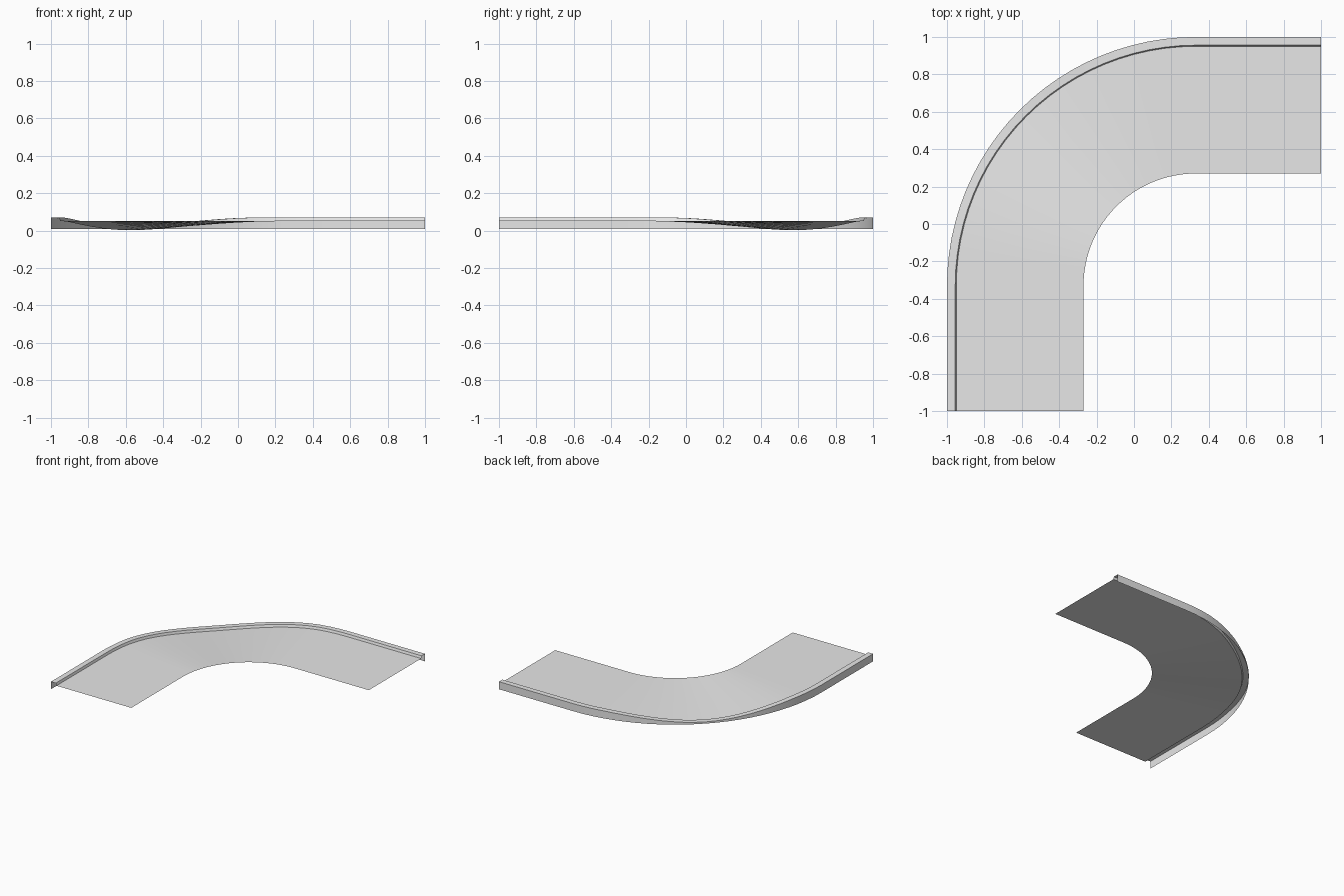
import bpy
from math import sin, cos, radians

if "Cube" in bpy.data.objects:
    bpy.data.objects.remove(bpy.data.objects["Cube"])

grey = bpy.data.materials.new("plain grey")
grey.use_nodes = True
colour = (0.8, 0.8, 0.8, 1)
grey.diffuse_color = colour
grey.node_tree.nodes["Principled BSDF"].inputs["Base Color"].default_value = colour

CENTRE = 0.33      # the bend turns about (CENTRE, -CENTRE)
STEPS = 24
DECK = 0.05        # height of the deck
DIP = 0.048        # how far the outer edge sinks in mid bend


def dip(angle):
    """Smooth sinking of the outer edge, deepest at mid bend."""
    t = min(max((min(angle, 90 - angle) - 9) / 36, 0), 1)
    return DIP * t * t * (3 - 2 * t)


# Stations along the track: position offset, direction outward, dip
stations = [((-CENTRE, -1), None)]
stations = [(0, -1 + CENTRE, 0)]
stations += [(0, 0, 90 * i / STEPS) for i in range(STEPS + 1)]
stations += [(1 - CENTRE, 0, 90)]


def sweep(name, profile):
    """Sweep (radius, height, dip share) points along the track."""
    verts, faces = [], []
    n = len(profile)
    for dx, dy, angle in stations:
        a = radians(angle)
        for radius, height, share in profile:
            verts.append((CENTRE + dx - radius * cos(a),
                          -CENTRE + dy + radius * sin(a),
                          height - share * dip(angle)))
    for s in range(len(stations) - 1):
        for k in range(n - 1):
            i = s * n + k
            faces.append((i, i + 1, i + n + 1, i + n))
    mesh = bpy.data.meshes.new(name)
    mesh.from_pydata(verts, [], faces)
    mesh.flip_normals()
    mesh.materials.append(grey)
    obj = bpy.data.objects.new(name, mesh)
    bpy.context.collection.objects.link(obj)
    bpy.ops.object.select_all(action="DESELECT")
    obj.select_set(True)
    bpy.context.view_layer.objects.active = obj
    bpy.ops.object.shade_smooth_by_angle(angle=radians(30))
    return obj


INNER, KERB, OUTER = 0.60, 1.28, 1.33

# Banked deck, level along the inside of the bend
deck = sweep("road_deck", [(OUTER - 0.05, DECK, 1), (INNER, DECK, 0)])

# Raised kerb: outer skirt, flat top and steep inner face
kerb = sweep("outer_kerb", [(OUTER, 0.008, 0), (OUTER, 0.07, 1),
                            (KERB + 0.006, 0.07, 1), (KERB, DECK, 1)])

# Face the normals upward on the deck and outward on the kerb
for obj in (deck, kerb):
    top = max(obj.data.polygons, key=lambda p: abs(p.normal.z))
    if top.normal.z < 0:
        obj.data.flip_normals()
